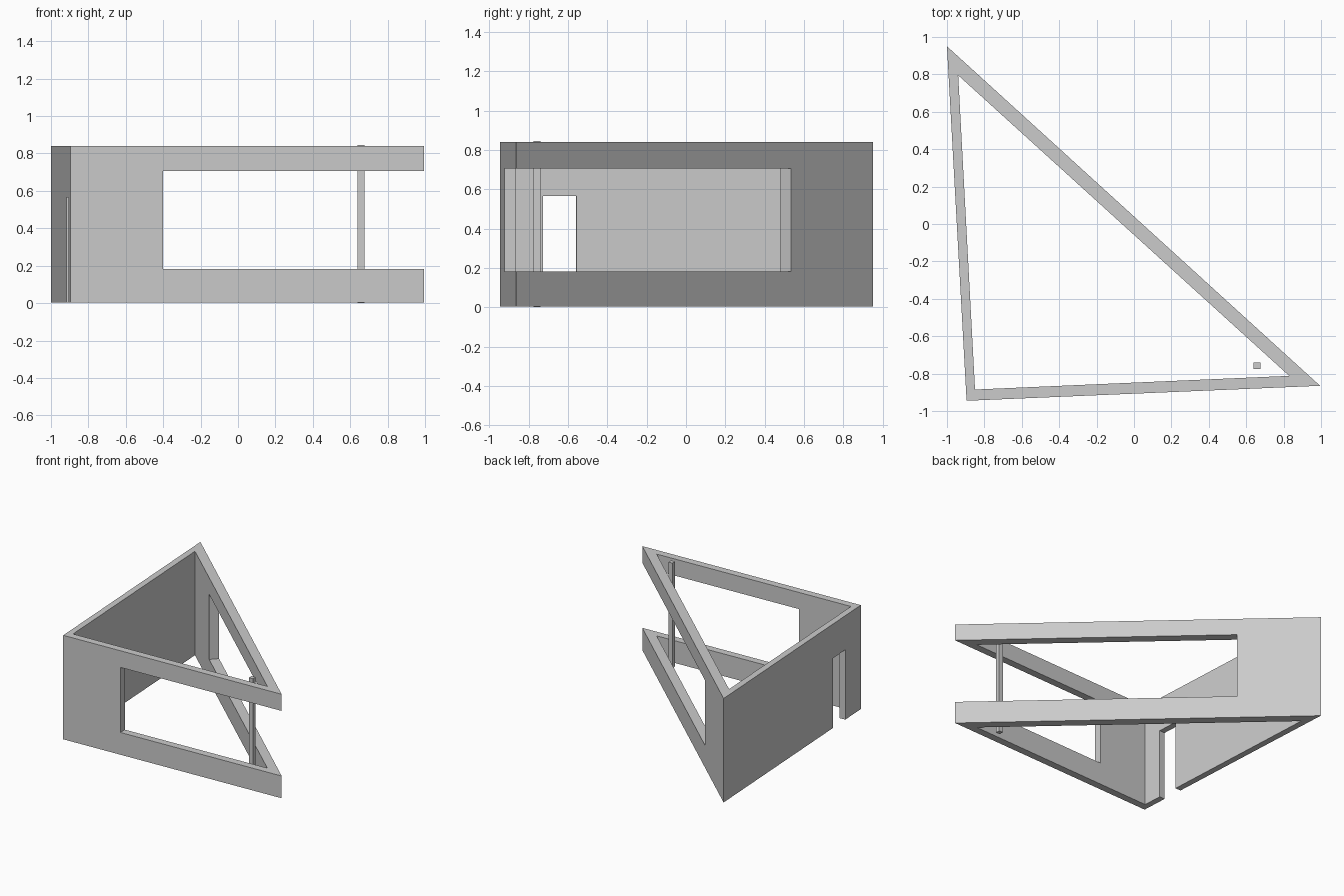
import bpy, bmesh
from mathutils import Vector

cube = bpy.data.objects.get("Cube")
if cube:
    bpy.data.objects.remove(cube)

# One plain concrete grey
concrete = bpy.data.materials.new("concrete grey")
concrete.use_nodes = True
GREY = (0.6, 0.6, 0.6, 1)
concrete.diffuse_color = GREY
concrete.node_tree.nodes["Principled BSDF"].inputs["Base Color"].default_value = GREY

# Outer and inner corners of the triangular plan: back, front left, tip
OUTER = [Vector(p) for p in ((-1, 0.95), (-0.895, -0.945), (0.995, -0.865))]
INNER = [Vector(p) for p in ((-0.94, 0.795), (-0.85, -0.885), (0.83, -0.812))]
BASE, TOP = 0.003, 0.84
SILL, HEAD = 0.182, 0.706


def make_object(name, bm):
    bmesh.ops.recalc_face_normals(bm, faces=bm.faces)
    mesh = bpy.data.meshes.new(name)
    bm.to_mesh(mesh)
    bm.free()
    mesh.materials.append(concrete)
    obj = bpy.data.objects.new(name, mesh)
    bpy.context.collection.objects.link(obj)
    return obj


def prism(name, plan, low, high):
    bm = bmesh.new()
    face = bm.faces.new([bm.verts.new((p.x, p.y, low)) for p in plan])
    top = bmesh.ops.extrude_face_region(bm, geom=[face])["geom"]
    bmesh.ops.translate(bm, vec=(0, 0, high - low),
                        verts=[v for v in top if isinstance(v, bmesh.types.BMVert)])
    return make_object(name, bm)


def triangle_walls():
    """Hollow triangular ring of walls."""
    bm = bmesh.new()
    rings = [[bm.verts.new((p.x, p.y, z)) for p in plan]
             for plan, z in ((OUTER, BASE), (OUTER, TOP), (INNER, TOP), (INNER, BASE))]
    for k in range(4):
        a, b = rings[k], rings[(k + 1) % 4]
        for i in range(3):
            j = (i + 1) % 3
            bm.faces.new((a[i], a[j], b[j], b[i]))
    return make_object("triangular_walls", bm)


def cut_opening(walls, name, start, end, low, high):
    """Cut an opening square to the wall between two points on its outside."""
    along = (end - start).normalized()
    across = Vector((-along.y, along.x)) * 0.1
    cutter = prism(name, [start - across, end - across, end + across, start + across], low, high)
    cutter.hide_render = True
    cutter.hide_viewport = True
    cutter.display_type = 'WIRE'
    mod = walls.modifiers.new(name, 'BOOLEAN')
    mod.operation = 'DIFFERENCE'
    mod.solver = 'EXACT'
    mod.object = cutter


def on_wall(a, b, t):
    return a.lerp(b, t)


back, corner, tip = OUTER
walls = triangle_walls()

# Long window that wraps around the tip
cut_opening(walls, "front_window_cutter", on_wall(corner, tip, 0.262),
            on_wall(corner, tip, 1.15), SILL, HEAD)
cut_opening(walls, "rear_window_cutter", on_wall(back, tip, 0.229),
            on_wall(back, tip, 1.15), SILL, HEAD)

# Doorway in the right wall
cut_opening(walls, "doorway_cutter", on_wall(back, corner, 0.797),
            on_wall(back, corner, 0.887), -0.1, 0.565)

# Slim column behind the tip
prism("column", [Vector(p) for p in ((0.64, -0.775), (0.675, -0.775),
                                     (0.675, -0.74), (0.64, -0.74))], 0, 0.845)
